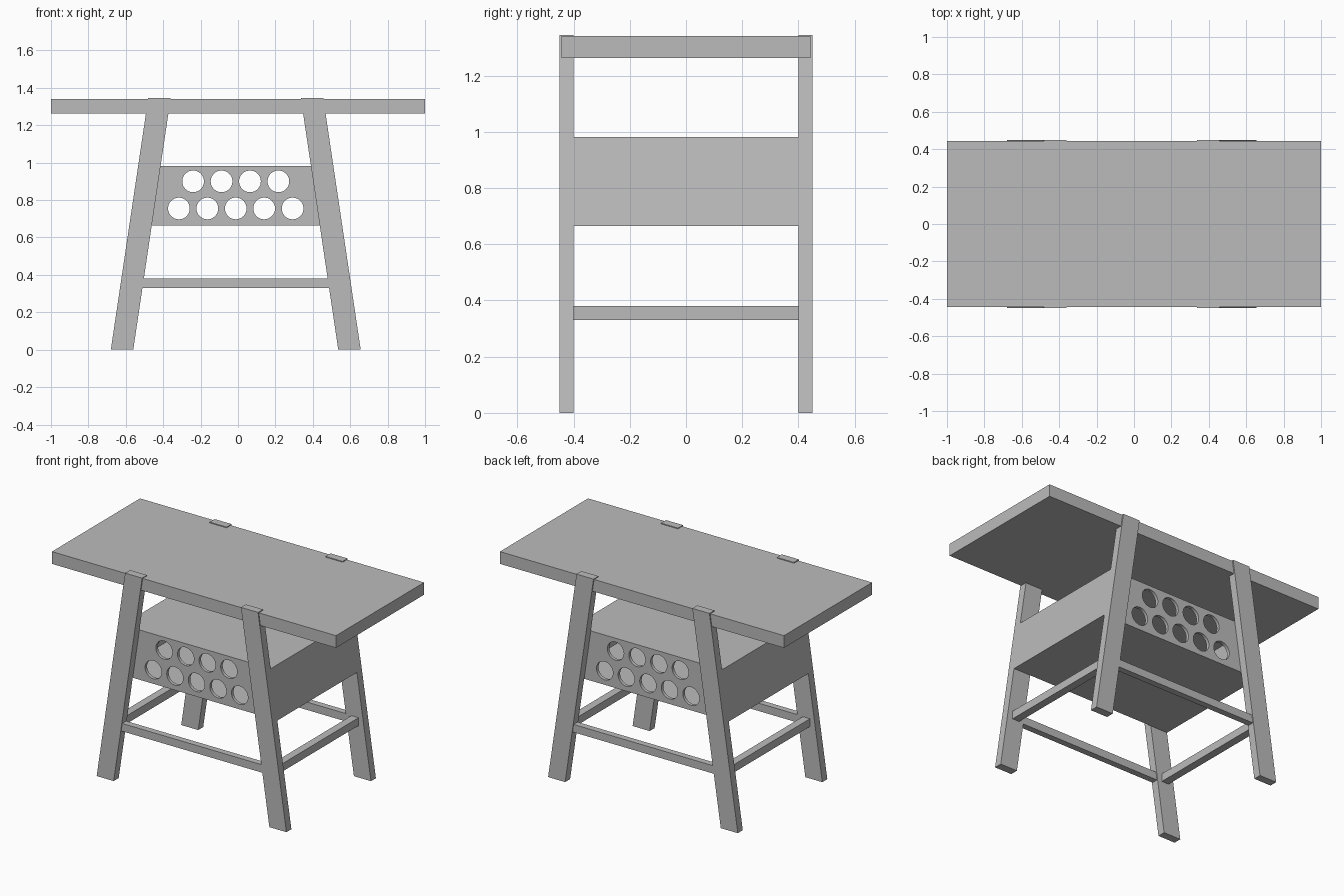
import bpy
import bmesh
from mathutils import Matrix, Vector

if "Cube" in bpy.data.objects:
    bpy.data.objects.remove(bpy.data.objects["Cube"], do_unlink=True)

grey = bpy.data.materials.new("plain grey")
grey.use_nodes = True
colour = (0.5, 0.5, 0.5, 1)
grey.diffuse_color = colour
grey.node_tree.nodes["Principled BSDF"].inputs["Base Color"].default_value = colour

CX = -0.012          # centre of the trestle under the top
SLOPE = 0.2 / 1.345  # inward lean of the legs


def finish(name, bm):
    bmesh.ops.recalc_face_normals(bm, faces=bm.faces)
    mesh = bpy.data.meshes.new(name)
    bm.to_mesh(mesh)
    bm.free()
    mesh.materials.append(grey)
    obj = bpy.data.objects.new(name, mesh)
    bpy.context.collection.objects.link(obj)
    return obj


def prism(name, profile, y0, y1):
    """Extrude an x-z profile from y0 to y1."""
    bm = bmesh.new()
    face = bm.faces.new([bm.verts.new((x, y0, z)) for x, z in profile])
    new = bmesh.ops.extrude_face_region(bm, geom=[face])["geom"]
    verts = [v for v in new if isinstance(v, bmesh.types.BMVert)]
    bmesh.ops.translate(bm, verts=verts, vec=(0, y1 - y0, 0))
    return finish(name, bm)


def block(name, x0, x1, y0, y1, z0, z1):
    return prism(name, [(x0, z0), (x1, z0), (x1, z1), (x0, z1)], y0, y1)


def outer(z):
    """Half width to the outer edge of the legs at height z."""
    return 0.668 - SLOPE * z


def trapezoid(z0, z1, inset):
    a, b = outer(z0) - inset, outer(z1) - inset
    return [(CX - a, z0), (CX + a, z0), (CX + b, z1), (CX - b, z1)]


def cut(target, cutter):
    mod = target.modifiers.new("cut", "BOOLEAN")
    mod.operation = "DIFFERENCE"
    mod.solver = "EXACT"
    mod.object = cutter
    bpy.context.view_layer.objects.active = target
    bpy.ops.object.modifier_apply(modifier=mod.name)
    bpy.data.objects.remove(cutter, do_unlink=True)


# Table top
block("table_top", -1, 1, -0.443, 0.443, 1.262, 1.34)

# Four leaning legs
for sx, side in ((-1, "right"), (1, "left")):
    for sy, end in ((-1, "front"), (1, "back")):
        lo, hi = outer(0), outer(1.345)
        profile = [(CX + sx * lo, 0), (CX + sx * (lo - 0.12), 0),
                   (CX + sx * (hi - 0.12), 1.345), (CX + sx * hi, 1.345)]
        prism(f"{end}_{side}_leg", profile, sy * 0.45, sy * 0.4)

# Stretchers between the legs
for sx, side in ((-1, "right"), (1, "left")):
    x = CX + sx * (outer(0.355) - 0.06)
    block(f"{side}_stretcher", x - 0.025, x + 0.025, -0.4, 0.4, 0.33, 0.38)
for sy, end in ((-1, "front"), (1, "back")):
    x = outer(0.355) - 0.06
    block(f"{end}_stretcher", CX - x, CX + x, sy * 0.405, sy * 0.445, 0.33, 0.38)

# Hollow storage box with staggered round holes in both long walls
box = prism("storage_box", trapezoid(0.665, 0.982, 0), -0.4, 0.4)
cut(box, prism("hollow", trapezoid(0.685, 0.962, 0.02), -0.38, 0.38))
bm = bmesh.new()
for count, z in ((4, 0.9), (5, 0.755)):
    for i in range(count):
        x = CX + (i - (count - 1) / 2) * 0.152
        place = Matrix.Translation(Vector((x, 0, z))) @ Matrix.Rotation(1.5707963, 4, "X")
        bmesh.ops.create_cone(bm, cap_ends=True, segments=40, radius1=0.058,
                              radius2=0.058, depth=1, matrix=place)
cut(box, finish("hole_cutter", bm))

# Smooth hole rims, sharp box edges
bpy.ops.object.select_all(action="DESELECT")
box.select_set(True)
bpy.context.view_layer.objects.active = box
bpy.ops.object.shade_smooth_by_angle()
